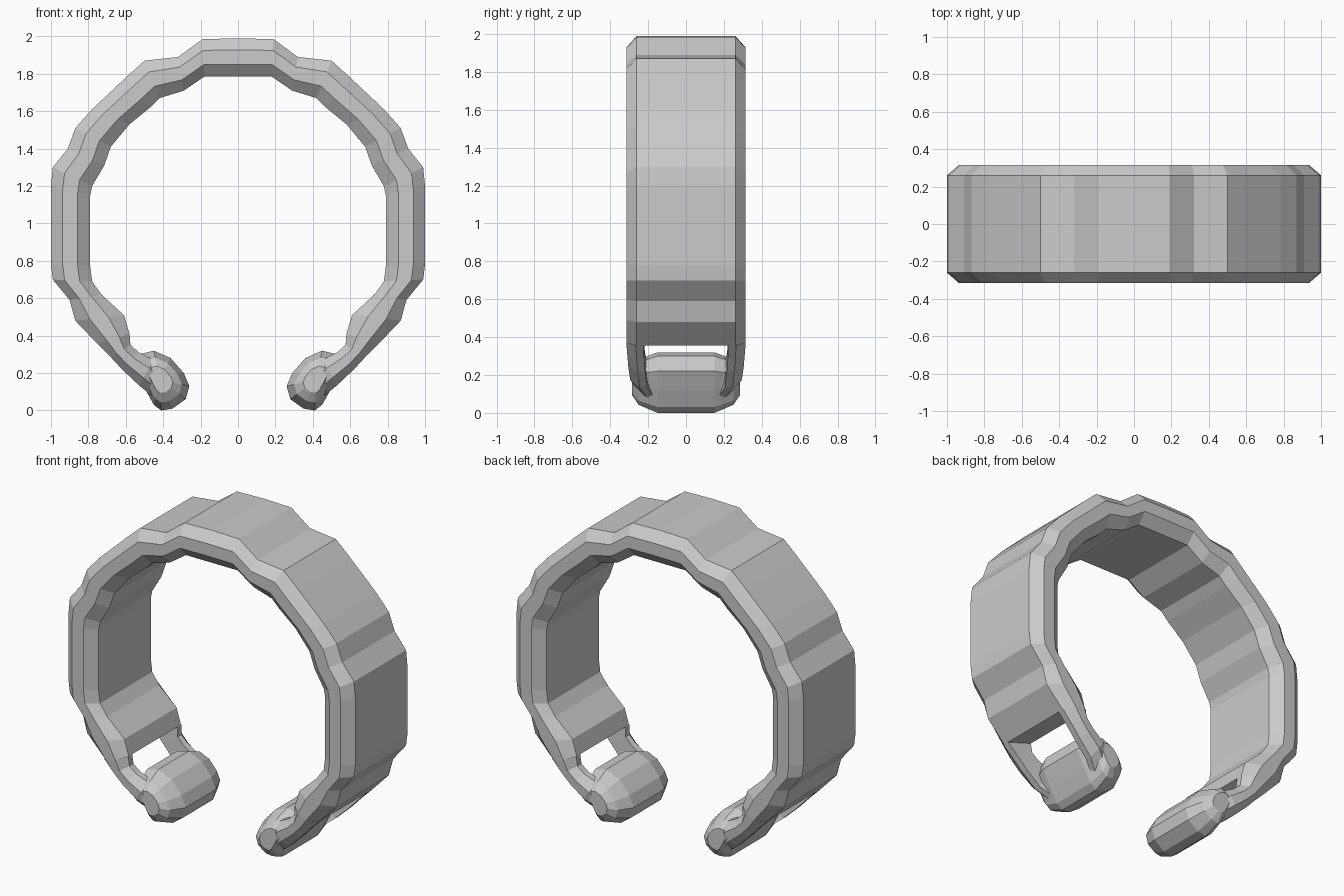
import bpy, bmesh
from mathutils import Vector

if "Cube" in bpy.data.objects:
    bpy.data.objects.remove(bpy.data.objects["Cube"])


def loft(name, rings, cap_start=True, cap_end=True, mirror=(True, False)):
    """Skin a list of equal-length point rings and mirror the result."""
    bm = bmesh.new()
    rows = [[bm.verts.new(p) for p in ring] for ring in rings]
    n = len(rows[0])
    for a, b in zip(rows, rows[1:]):
        for i in range(n):
            j = (i + 1) % n
            bm.faces.new((a[i], a[j], b[j], b[i]))
    if cap_start:
        bm.faces.new(rows[0][::-1])
    if cap_end:
        bm.faces.new(rows[-1])
    bmesh.ops.recalc_face_normals(bm, faces=bm.faces)
    # recalculation of the open half band is oriented by its outermost face
    mesh = bpy.data.meshes.new(name)
    bm.to_mesh(mesh)
    bm.free()
    obj = bpy.data.objects.new(name, mesh)
    bpy.context.collection.objects.link(obj)
    mod = obj.modifiers.new("Mirror", 'MIRROR')
    mod.use_axis = (mirror[0], mirror[1], False)
    mod.merge_threshold = 0.001
    return obj


# Band: outer and inner edge of each section, right half from the top down
sections = [
    ((0.00, 1.99), (0.00, 1.785)), ((0.19, 1.985), (0.18, 1.785)),
    ((0.32, 1.89), (0.29, 1.71)), ((0.50, 1.87), (0.42, 1.67)),
    ((0.60, 1.78), (0.47, 1.62)), ((0.78, 1.61), (0.58, 1.53)),
    ((0.87, 1.51), (0.68, 1.41)), ((0.91, 1.40), (0.715, 1.31)),
    ((0.99, 1.30), (0.78, 1.20)), ((1.00, 1.20), (0.79, 1.15)),
    ((1.00, 0.78), (0.79, 0.77)), ((0.99, 0.70), (0.78, 0.69)),
    ((0.90, 0.59), (0.73, 0.62)), ((0.87, 0.48), (0.61, 0.51)),
    ((0.75, 0.355), (0.58, 0.41)),
]
# Chamfered cross-section: fraction of thickness from the outside, y
section_shape = [(0.0, -0.26), (0.0, 0.26), (0.30, 0.315), (0.68, 0.315),
                 (1.0, 0.26), (1.0, -0.26), (0.68, -0.315), (0.30, -0.315)]
rings = []
for outer, inner in sections:
    o, i = Vector((outer[0], 0, outer[1])), Vector((inner[0], 0, inner[1]))
    rings.append([o.lerp(i, t) + Vector((0, y, 0)) for t, y in section_shape])
loft("band", rings, cap_start=False)

# Side rails beside each slot, tapering into the end knob
rail_sections = [
    ((0.75, 0.355), (0.58, 0.41), 0.315), ((0.68, 0.285), (0.575, 0.35), 0.31),
    ((0.62, 0.22), (0.53, 0.31), 0.305), ((0.53, 0.135), (0.45, 0.27), 0.295),
    ((0.45, 0.07), (0.36, 0.19), 0.25),
]
rings = []
for outer, inner, w in rail_sections:
    o, i = Vector((outer[0], 0, outer[1])), Vector((inner[0], 0, inner[1]))
    shape = [(0.0, w - 0.09), (0.0, w - 0.05), (0.30, w),
             (0.68, w), (1.0, w - 0.05), (1.0, w - 0.09)]
    rings.append([o.lerp(i, t) + Vector((0, y, 0)) for t, y in shape])
loft("side_rail", rings, mirror=(True, True))

# Rounded knob at each end, lofted across the width
knob_profile = [(0.35, 0.01), (0.41, 0.0), (0.45, 0.03), (0.50, 0.12),
                (0.55, 0.22), (0.53, 0.30), (0.45, 0.32), (0.36, 0.28),
                (0.29, 0.20), (0.26, 0.13), (0.28, 0.06)]
centre = Vector((0.42, 0.17))
rings = []
for y, s in ((-0.285, 0.45), (-0.25, 0.75), (-0.15, 1.0),
             (0.15, 1.0), (0.25, 0.75), (0.285, 0.45)):
    pts = [centre + (Vector(p) - centre) * s for p in knob_profile]
    rings.append([(p.x, y, p.y) for p in pts])
loft("end_knob", rings)
